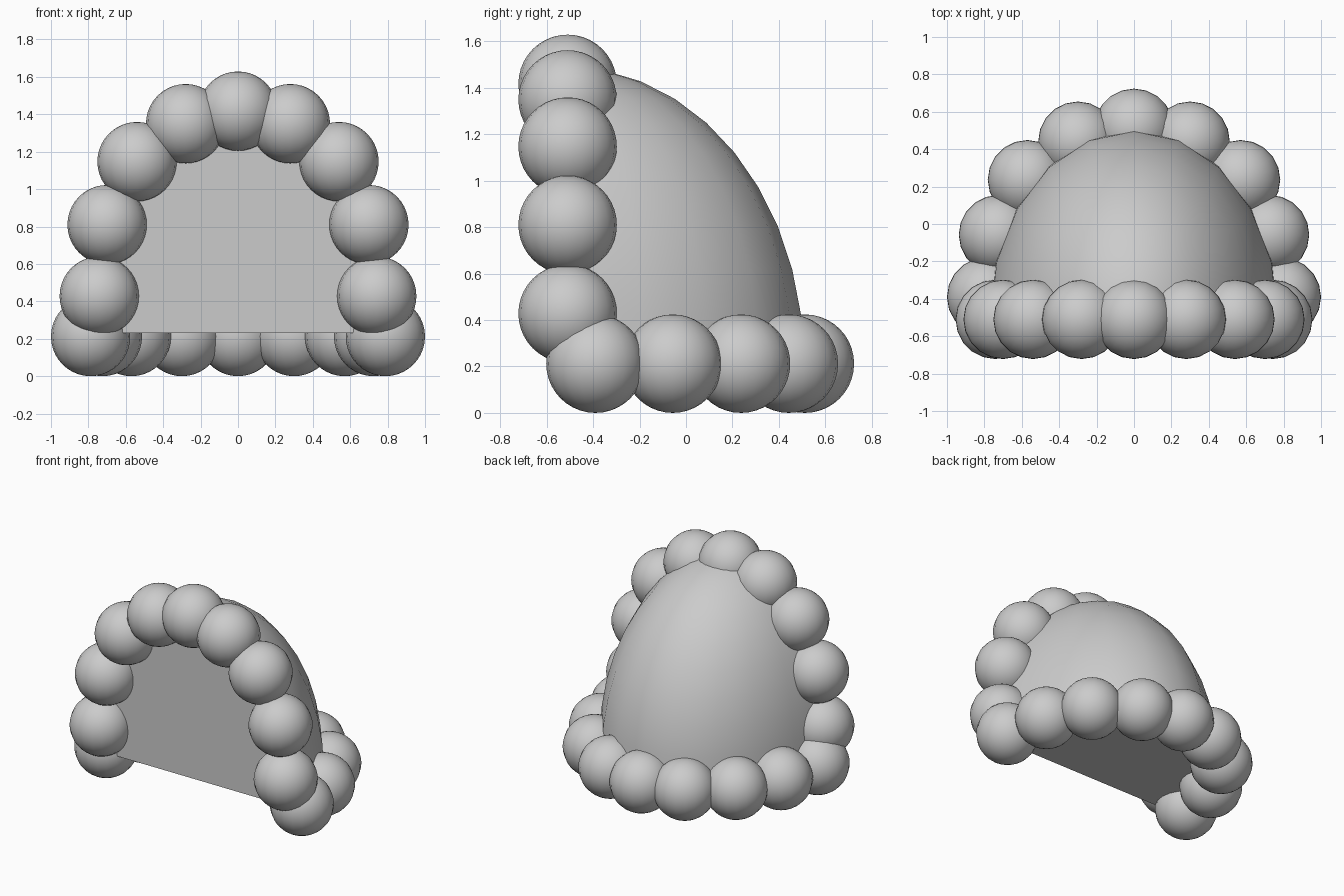
import bpy, bmesh, math

if "Cube" in bpy.data.objects:
    bpy.data.objects.remove(bpy.data.objects["Cube"])

SEG = 20
R = 0.212


def finish(bm, name, loc):
    bmesh.ops.recalc_face_normals(bm, faces=bm.faces[:])
    me = bpy.data.meshes.new(name)
    bm.to_mesh(me)
    bm.free()
    ob = bpy.data.objects.new(name, me)
    ob.location = loc
    bpy.context.collection.objects.link(ob)
    bpy.ops.object.select_all(action='DESELECT')
    ob.select_set(True)
    bpy.context.view_layer.objects.active = ob
    bpy.ops.object.shade_smooth_by_angle(angle=math.radians(35))
    return ob


def bead(name, loc):
    bm = bmesh.new()
    bmesh.ops.create_uvsphere(bm, u_segments=SEG, v_segments=SEG, radius=R)
    finish(bm, name, loc)


# Quarter-ellipsoid body: flat front and flat underside
bm = bmesh.new()
bmesh.ops.create_uvsphere(bm, u_segments=SEG, v_segments=SEG, radius=1)
e = 1e-4
bmesh.ops.delete(bm, geom=[v for v in bm.verts if v.co.y < -e or v.co.z < -e],
                 context='VERTS')
front = sorted((v for v in bm.verts if abs(v.co.y) < e),
               key=lambda v: math.atan2(v.co.z + e, v.co.x))
bottom = sorted((v for v in bm.verts if abs(v.co.z) < e),
                key=lambda v: math.atan2(v.co.y + e, v.co.x))
bm.faces.new(front)
bm.faces.new(bottom)
bmesh.ops.scale(bm, vec=(0.78, 1.017, 1.26), verts=bm.verts[:])
finish(bm, "shell_body", (0, -0.51, 0.23))

# Beads around the front arch (x, z), mirrored in x
for i, (x, z) in enumerate([(0, 1.417), (0.28, 1.35), (0.54, 1.147),
                            (0.70, 0.81), (0.742, 0.428)]):
    for s in ((1, -1) if x else (1,)):
        bead(f"arch_bead_{i}_{'right' if s > 0 else 'left'}", (s * x, -0.51, z))

# Beads around the base rim (x, y), mirrored in x
for i, (x, y) in enumerate([(0, 0.512), (0.30, 0.443), (0.57, 0.237),
                            (0.725, -0.057), (0.788, -0.39)]):
    for s in ((1, -1) if x else (1,)):
        bead(f"base_bead_{i}_{'right' if s > 0 else 'left'}", (s * x, y, R))
